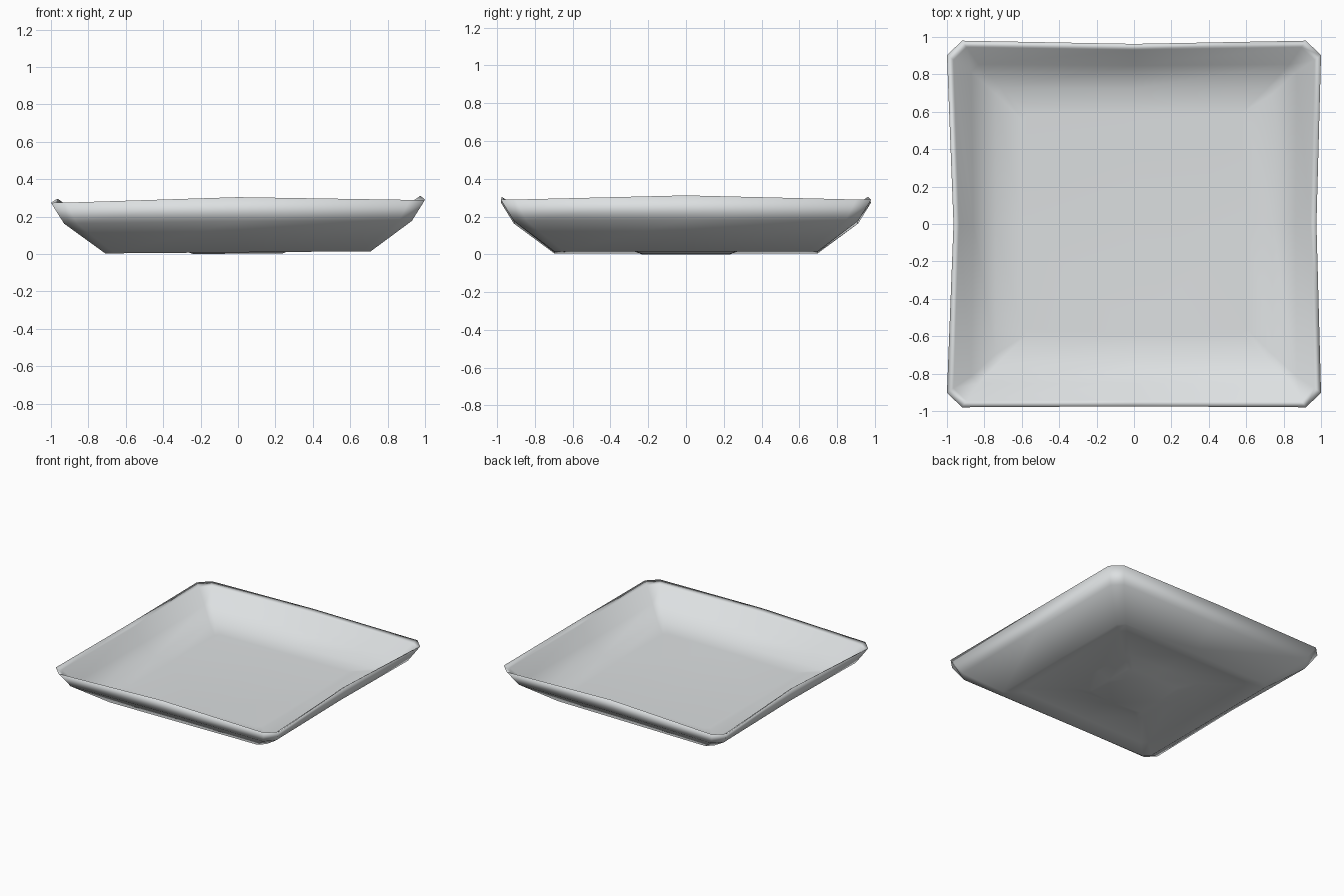
import bpy, bmesh

cube = bpy.data.objects.get("Cube")
if cube:
    bpy.data.objects.remove(cube, do_unlink=True)

# Glazed grey material
glaze = bpy.data.materials.new("pale_grey_glaze")
glaze.use_nodes = True
colour = (0.72, 0.745, 0.755, 1)
glaze.diffuse_color = colour
glaze.node_tree.nodes["Principled BSDF"].inputs["Base Color"].default_value = colour

# Hollowness of the left, back, right and front sides
hollow = (0.7, 0.5, 1.0, 0.15)


def ring_points(half, height, chamfer, bow, lift):
    """Chamfered square with slightly hollow sides and raised side middles."""
    a, c = half, half - chamfer
    points = []
    for turn, (cs, sn) in enumerate([(1, 0), (0, 1), (-1, 0), (0, -1)]):
        for x, y, up in [(c, -a, 0), (a, -c, 0), (a - bow * hollow[turn], 0, lift)]:
            px, py = x * cs - y * sn, (x * sn + y * cs) * 0.98
            points.append((px, py, height + up + 0.008 * px))
    return points


# Profile from underside centre, over the rim, to the dish floor:
# half width, height, corner chamfer, side bow, side lift
profile = [
    (0.24, 0.002, 0.03, 0, 0),
    (0.34, 0.040, 0.03, 0, 0),
    (0.60, 0.035, 0.04, 0, 0),
    (0.71, 0.009, 0.05, 0, 0),
    (0.93, 0.170, 0.07, 0.01, 0.005),
    (1.00, 0.282, 0.08, 0.035, 0.022),
    (0.965, 0.262, 0.07, 0.03, 0.02),
    (0.87, 0.165, 0.04, 0.01, 0.005),
    (0.74, 0.095, 0.03, 0, 0),
    (0.60, 0.088, 0.03, 0, 0),
]

# Square dish
bm = bmesh.new()
rings = [[bm.verts.new(p) for p in ring_points(*row)] for row in profile]
for low, high in zip(rings, rings[1:]):
    n = len(low)
    for i in range(n):
        j = (i + 1) % n
        bm.faces.new((low[i], low[j], high[j], high[i]))
bm.faces.new(rings[0])
bm.faces.new(rings[-1])
bmesh.ops.recalc_face_normals(bm, faces=bm.faces)
for face in bm.faces:
    face.smooth = True

mesh = bpy.data.meshes.new("square_dish")
bm.to_mesh(mesh)
bm.free()
mesh.materials.append(glaze)
dish = bpy.data.objects.new("square_dish", mesh)
bpy.context.collection.objects.link(dish)
